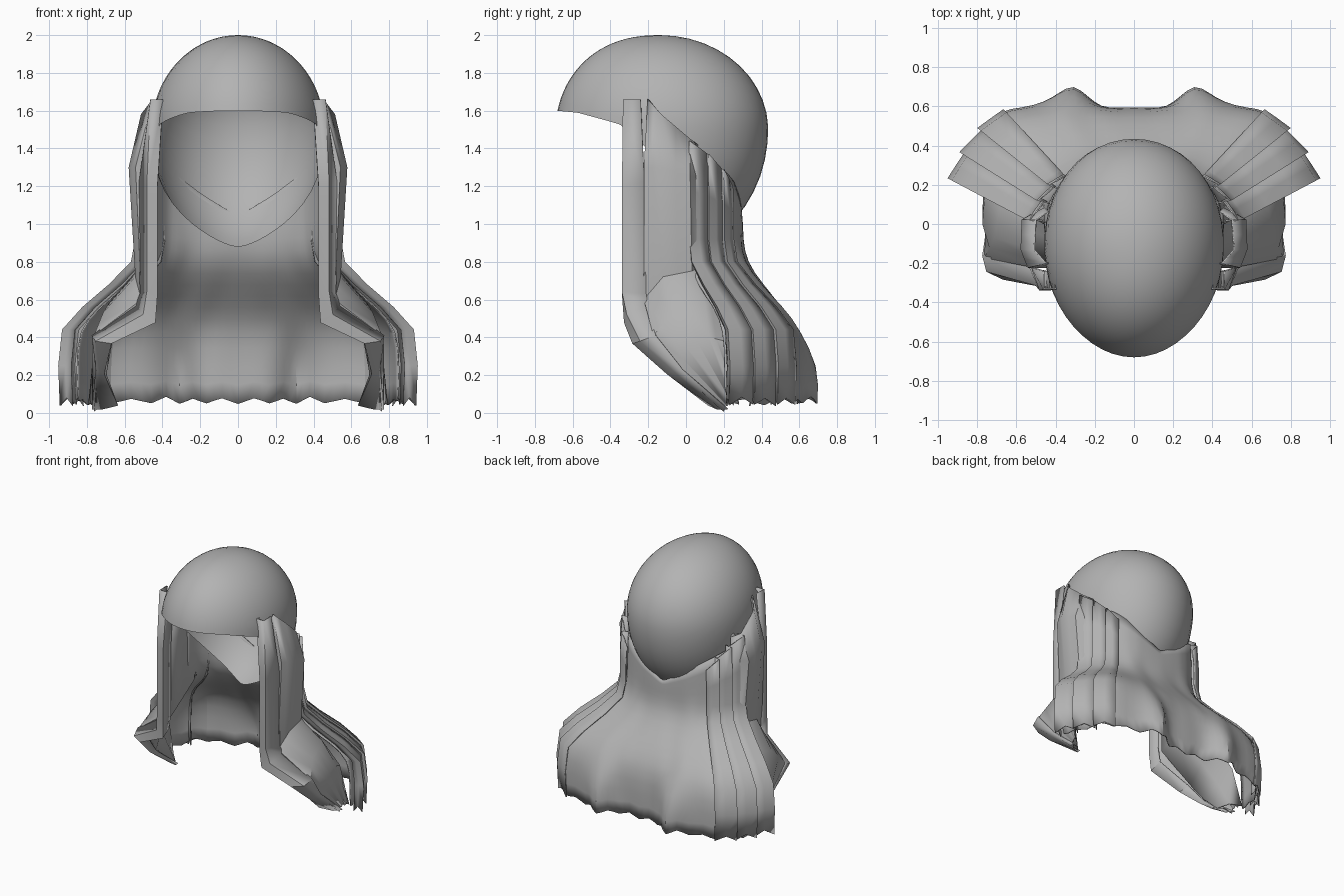
import bpy, bmesh, math, random
from mathutils import Vector

random.seed(4)
cube = bpy.data.objects.get("Cube")
if cube:
    bpy.data.objects.remove(cube)

# Single flat colour
GREY = (0.45, 0.45, 0.45, 1)
mat = bpy.data.materials.new("plain grey")
mat.use_nodes = True
mat.diffuse_color = GREY
mat.node_tree.nodes["Principled BSDF"].inputs["Base Color"].default_value = GREY


def lerp(a, b, t):
    return a + (b - a) * t


def piecewise(points, v):
    """Linear interpolation through a short list of (position, value)."""
    for (a, fa), (b, fb) in zip(points, points[1:]):
        if v <= b:
            return lerp(fa, fb, (v - a) / (b - a))
    return points[-1][1]


def finish(name, bm):
    bmesh.ops.recalc_face_normals(bm, faces=bm.faces)
    mesh = bpy.data.meshes.new(name)
    bm.to_mesh(mesh)
    bm.free()
    mesh.materials.append(mat)
    ob = bpy.data.objects.new(name, mesh)
    bpy.context.collection.objects.link(ob)
    bpy.ops.object.select_all(action="DESELECT")
    bpy.context.view_layer.objects.active = ob
    ob.select_set(True)
    bpy.ops.object.shade_smooth_by_angle(angle=math.radians(40))
    return ob


def cloth(name, columns, steps=1, jag=0.0, thick=0.012, fold=0.0, soft=0):
    """Loft columns of points into a thin mirrored sheet with a ragged hem."""
    fine = []
    for a, b in zip(columns, columns[1:]):
        for s in range(steps):
            fine.append([lerp(Vector(p), Vector(q), s / steps) for p, q in zip(a, b)])
    fine.append([Vector(p) for p in columns[-1]])
    bm = bmesh.new()
    grid = []
    for i, col in enumerate(fine):
        col[-1].z += jag * (1 if i % 2 else -1) * random.uniform(0.6, 1)
        if i < len(fine) - 1:
            for p in col[3:-1]:
                p += Vector((random.uniform(-fold, fold), random.uniform(-fold, fold), 0))
        grid.append([bm.verts.new(p) for p in col])
    for a, b in zip(grid, grid[1:]):
        for k in range(len(a) - 1):
            bm.faces.new((a[k], a[k + 1], b[k + 1], b[k]))
    ob = finish(name, bm)
    mirror = ob.modifiers.new("Mirror", "MIRROR")
    mirror.use_clip = True
    mirror.merge_threshold = 0.002
    if soft:
        sub = ob.modifiers.new("Smooth", "SUBSURF")
        sub.levels = sub.render_levels = soft
    sol = ob.modifiers.new("Thickness", "SOLIDIFY")
    sol.thickness = thick
    sol.offset = 0


# Shoulder profile: height and how far the cloth has spread from neck to hem
FLARE = [(0.92, 0), (0.8, 0.06), (0.68, 0.35), (0.56, 0.7), (0.44, 0.97), (0.25, 1.02), (0.06, 1)]


def draped(neck, hem, top, grow=0.0, kick=0.0):
    """Column of cloth from neck to hem; kick pushes the lowest part backwards."""
    neck, hem = Vector(neck), Vector(hem)
    out = neck.normalized() * grow
    col = [(*(neck * 0.98 + out), top), (*(neck + out), lerp(top, 0.92, 0.5))]
    for z, w in FLARE:
        x, y = lerp(neck, hem, w) + out
        col.append((x, y + (kick if z < 0.4 else 0), z))
    return col


# Domed cap: egg-shaped shell, brim high in front, pointed at the nape
BRIM = [(-1, 0.2), (-0.8, 0.18), (-0.39, 0.06), (0, -0.25), (0.5, -0.75), (1, -1.22)]
bm = bmesh.new()
SEG, RINGS = 48, 20
apex = bm.verts.new((0, -0.14, 2))
rings = []
for r in range(1, RINGS + 1):
    ring = []
    for s in range(SEG):
        az = 2 * math.pi * s / SEG
        c = math.cos(az)
        el = lerp(math.pi / 2, piecewise(BRIM, c), r / RINGS)
        y = c * math.cos(el) ** (0.88 if c < 0 else 1) * (0.55 if c < 0 else 0.575)
        x = math.sin(az) * math.cos(el) * 0.458 * (1 + 0.1 * y)
        z = 1.5 + math.sin(el) * (0.5 if el > 0 else 0.66)
        ring.append(bm.verts.new((x, y - 0.14, z)))
    rings.append(ring)
for s in range(SEG):
    n = (s + 1) % SEG
    bm.faces.new((apex, rings[0][s], rings[0][n]))
    for a, b in zip(rings, rings[1:]):
        bm.faces.new((a[s], b[s], b[n], a[n]))
finish("cap", bm)

# Back cape: neck position, hem position, top height, from side to centre
CAPE = [((0.46, 0.0), (0.85, 0.2), 1.34), ((0.43, 0.12), (0.8, 0.42), 1.32),
        ((0.37, 0.21), (0.68, 0.57), 1.28), ((0.28, 0.26), (0.45, 0.61), 1.22),
        ((0.2, 0.285), (0.31, 0.61), 1.16), ((0.1, 0.295), (0.17, 0.59), 1.1),
        ((0, 0.3), (0, 0.59), 1.04)]
cape = [draped(*c, kick=0.1 if i == 4 else 0) for i, c in enumerate(CAPE)]
cloth("back_cape", cape, steps=2, jag=0.06, thick=0.008, fold=0.012, soft=1)

# Fanned pleats over each shoulder, each with an edge tucked under its neighbour
NECK = [(0.53, 0.02), (0.485, 0.12), (0.43, 0.2), (0.37, 0.26)]
HEM = [(0.93, 0.23), (0.87, 0.36), (0.78, 0.48), (0.67, 0.585)]
TOPS = [1.44, 1.37, 1.29, 1.2]
for i in range(3):
    front = draped(NECK[i], HEM[i], TOPS[i], 0.01)
    tuck = draped(Vector(NECK[i]) * 0.9, Vector(HEM[i]) * 0.94, TOPS[i])
    back = draped(NECK[i + 1], HEM[i + 1], TOPS[i + 1], -0.015)
    cloth(f"shoulder_pleat_{i + 1}", [tuck, front, back], steps=2, jag=0.025, thick=0.008)

# Side panels beside the face, hollow, spreading back under the first pleat
PANEL = [
    [(.43, -.2, 1.6), (.44, -.22, 1.2), (.45, -.22, .6), (.68, -.17, .38), (.7, -.04, .21), (.66, .15, .05)],
    [(.45, -.2, 1.66), (.54, -.22, 1.3), (.51, -.22, .6), (.76, -.17, .41), (.74, -.03, .22), (.76, .2, .02)],
    [(.51, -.13, 1.58), (.575, -.13, 1.3), (.54, -.12, .72), (.71, -.07, .53), (.77, 0, .35), (.76, .22, .05)],
    [(.5, .02, 1.45), (.57, .02, 1.25), (.535, .03, .75), (.68, .1, .58), (.76, .12, .4), (.77, .25, .05)],
    [(.44, .06, 1.42), (.46, .08, 1.25), (.46, .1, .78), (.62, .16, .57), (.76, .2, .38), (.79, .28, .06)],
]
cloth("side_panel", PANEL + PANEL[:1], steps=2, jag=0.015, thick=0.008)

# Front edge strips, folding out over the chest at the bottom
cloth("front_strip", [
    [(.4, -.25, 1.66), (.43, -.24, 1.2), (.43, -.24, .64), (.45, -.24, .52), (.68, -.19, .38), (.7, -.04, .2), (.64, .15, .04)],
    [(.4, -.33, 1.66), (.43, -.335, 1.2), (.43, -.335, .62), (.44, -.325, .48), (.67, -.28, .37), (.71, -.1, .21), (.64, .12, .04)],
    [(.46, -.33, 1.66), (.48, -.335, 1.2), (.48, -.335, .64), (.5, -.31, .52), (.75, -.24, .38), (.73, -.06, .22), (.72, .17, .02)],
    [(.46, -.24, 1.66), (.52, -.22, 1.22), (.515, -.21, .63), (.54, -.2, .57), (.77, -.16, .41), (.75, -.02, .23), (.77, .22, .02)],
], thick=0.01)
